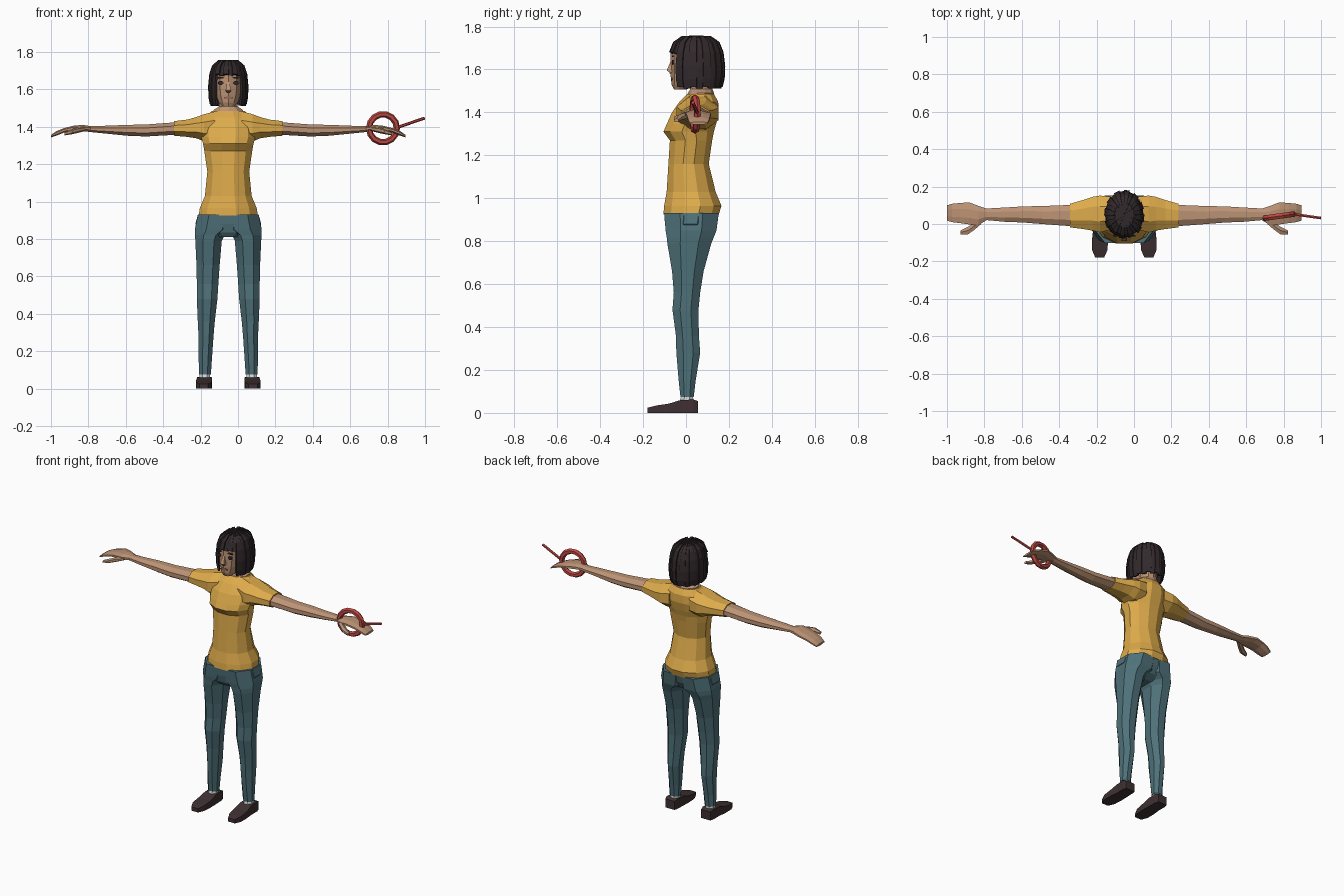
import bpy, bmesh, math
from mathutils import Vector

CX = -0.052  # body centre line


def material(name, r, g, b):
    m = bpy.data.materials.new(name)
    lin = [((c / 255 + 0.055) / 1.055) ** 2.4 for c in (r, g, b)]
    m.diffuse_color = (*lin, 1)
    return m


SKIN = material("skin", 188, 147, 117)
SHIRT = material("mustard_shirt", 222, 171, 75)
PANTS = material("teal_trousers", 78, 113, 121)
HAIR = material("dark_hair", 50, 41, 43)
SHOE = material("shoe_brown", 62, 48, 50)
SOCK = material("sock_white", 215, 218, 216)
RED = material("ring_red", 190, 72, 65)
LIP = material("lip", 150, 100, 82)


def finish(name, bm, mat):
    bmesh.ops.recalc_face_normals(bm, faces=bm.faces)
    me = bpy.data.meshes.new(name)
    bm.to_mesh(me)
    bm.free()
    me.materials.append(mat)
    ob = bpy.data.objects.new(name, me)
    bpy.context.collection.objects.link(ob)
    return ob


def loft(name, mat, axis, sections, n=8, side=1):
    """Skin polygon rings; section = (t, a0, a1, b0, b1), a/b are the two other axes in xyz order."""
    bm = bmesh.new()
    rings = []
    k = 1 / math.cos(math.pi / n)
    for t, a0, a1, b0, b1 in sections:
        ring = []
        for i in range(n):
            ang = (i + 0.5) * 2 * math.pi / n
            a = (a0 + a1) / 2 + (a1 - a0) / 2 * k * math.cos(ang)
            b = (b0 + b1) / 2 + (b1 - b0) / 2 * k * math.sin(ang)
            x, y, z = {"x": (t, a, b), "y": (a, t, b), "z": (a, b, t)}[axis]
            ring.append(bm.verts.new((CX + side * x, y, z)))
        rings.append(ring)
    for r, s in zip(rings, rings[1:]):
        for i in range(n):
            j = (i + 1) % n
            bm.faces.new((r[i], r[j], s[j], s[i]))
    bm.faces.new(rings[0])
    bm.faces.new(rings[-1])
    return finish(name, bm, mat)


def upright(name, mat, rows, n=12):
    """Symmetric loft; row = (z, half width, front y, back y)."""
    return loft(name, mat, "z", [(z, -w, w, f, b) for z, w, f, b in rows], n)


# Torso of the shirt, hips and neck
upright("shirt_torso", SHIRT, [
    (0.925, 0.158, -0.105, 0.153), (0.965, 0.152, -0.102, 0.165),
    (1.03, 0.125, -0.09, 0.138), (1.16, 0.112, -0.082, 0.106),
    (1.27, 0.128, -0.075, 0.122), (1.31, 0.135, -0.105, 0.13),
    (1.345, 0.145, -0.09, 0.14), (1.40, 0.145, -0.065, 0.152),
    (1.45, 0.125, -0.03, 0.15), (1.485, 0.088, 0.005, 0.13)])
upright("trouser_hips", PANTS, [
    (0.81, 0.10, -0.07, 0.07), (0.835, 0.15, -0.088, 0.115),
    (0.88, 0.176, -0.098, 0.14), (0.932, 0.162, -0.102, 0.152)])
upright("neck", SKIN, [
    (1.45, 0.088, 0.0, 0.125), (1.49, 0.078, 0.012, 0.128),
    (1.508, 0.05, 0.022, 0.12), (1.57, 0.045, 0.02, 0.12)], 10)

# Head with a small nose
upright("head", SKIN, [
    (1.507, 0.028, -0.055, 0.0), (1.53, 0.05, -0.064, 0.06),
    (1.57, 0.066, -0.067, 0.11), (1.62, 0.073, -0.068, 0.135),
    (1.68, 0.073, -0.066, 0.14), (1.725, 0.055, -0.03, 0.12)], 10)
upright("nose", SKIN, [
    (1.585, 0.013, -0.074, -0.055), (1.595, 0.014, -0.09, -0.055),
    (1.64, 0.006, -0.071, -0.055)], 4)


def plate(name, mat, x, z, w, h, y=-0.07):
    loft(name, mat, "y", [(y, x - w, x + w, z - h, z + h),
                          (y + 0.008, x - w, x + w, z - h, z + h)], 8)


# Face details
for s, tag in ((-1, "left"), (1, "right")):
    plate(tag + "_eye", HAIR, s * 0.04, 1.634, 0.014, 0.010, -0.066)
    plate(tag + "_eyebrow", HAIR, s * 0.04, 1.662, 0.019, 0.004, -0.066)
plate("nostrils", HAIR, 0, 1.584, 0.010, 0.003, -0.078)
plate("mouth", LIP, 0, 1.555, 0.022, 0.006)

# Bobbed hair made of overlapping locks: short at the fringe, long elsewhere
bm = bmesh.new()
LOCKS = 24
profile = [(0.0, 1.752), (0.5, 1.75), (0.8, 1.722), (0.94, 1.675),
           (1.0, 1.61), (0.98, 1.55), (0.91, 1.512)]
for i in range(LOCKS):
    mid = (i + 0.5) * 2 * math.pi / LOCKS
    off = min(mid, 2 * math.pi - mid)
    half = math.pi / LOCKS * 1.12
    grow = 1.0 if i % 2 else 0.955
    rows = profile[:4] if off < math.radians(46) else profile
    prev = None
    for r, z in rows:
        pts = []
        for a in (mid - half, mid + half):
            pts.append(bm.verts.new((CX + 0.108 * r * grow * math.sin(a),
                                     0.048 - 0.135 * r * grow * math.cos(a),
                                     z + (0.006 if i % 2 else 0.0))))
        if prev:
            bm.faces.new((prev[0], prev[1], pts[1], pts[0]))
        prev = pts
bmesh.ops.remove_doubles(bm, verts=bm.verts, dist=0.0005)
# Orient every lock outward before thickening
for f in bm.faces:
    f.normal_update()
    if f.normal.dot(f.calc_center_median() - Vector((CX, 0.048, 1.6))) < 0:
        f.normal_flip()
me = bpy.data.meshes.new("hair_bob")
bm.to_mesh(me)
bm.free()
me.materials.append(HAIR)
hair = bpy.data.objects.new("hair_bob", me)
bpy.context.collection.objects.link(hair)
sol = hair.modifiers.new("thickness", "SOLIDIFY")
sol.thickness = 0.012
sol.offset = -1

# Limbs on both sides
for s, tag in ((-1, "left"), (1, "right")):
    loft(tag + "_sleeve", SHIRT, "x", [
        (0.07, -0.03, 0.145, 1.32, 1.482), (0.13, -0.045, 0.152, 1.322, 1.467),
        (0.17, -0.035, 0.145, 1.338, 1.452), (0.22, -0.027, 0.128, 1.346, 1.438),
        (0.29, -0.018, 0.108, 1.352, 1.43)], 8, s)
    loft(tag + "_arm", SKIN, "x", [
        (0.28, -0.012, 0.102, 1.357, 1.424), (0.44, 0.0, 0.096, 1.348, 1.412),
        (0.54, 0.008, 0.094, 1.352, 1.41), (0.64, 0.012, 0.088, 1.362, 1.406),
        (0.75, 0.022, 0.082, 1.373, 1.402)], 8, s)
    loft(tag + "_hand", SKIN, "x", [
        (0.73, 0.024, 0.08, 1.375, 1.402), (0.78, -0.006, 0.097, 1.376, 1.41),
        (0.83, -0.002, 0.116, 1.378, 1.405), (0.88, 0.005, 0.112, 1.368, 1.392),
        (0.92, 0.01, 0.108, 1.352, 1.376), (0.948, 0.018, 0.1, 1.343, 1.356)], 8, s)
    loft(tag + "_thumb", SKIN, "x", [
        (0.765, 0.0, 0.035, 1.378, 1.398), (0.80, -0.03, 0.01, 1.37, 1.396),
        (0.835, -0.055, -0.015, 1.362, 1.386), (0.875, -0.055, -0.034, 1.355, 1.37)], 6, s)
    loft(tag + "_trouser_leg", PANTS, "z", [
        (0.075, 0.093, 0.157, -0.026, 0.036), (0.15, 0.088, 0.158, -0.034, 0.045),
        (0.28, 0.079, 0.159, -0.045, 0.066), (0.36, 0.072, 0.163, -0.047, 0.06),
        (0.48, 0.058, 0.168, -0.063, 0.058), (0.56, 0.053, 0.168, -0.057, 0.066),
        (0.66, 0.046, 0.17, -0.065, 0.082), (0.79, 0.035, 0.176, -0.087, 0.118),
        (0.82, 0.02, 0.178, -0.09, 0.13), (0.85, -0.03, 0.179, -0.095, 0.142),
        (0.932, -0.04, 0.162, -0.102, 0.153)], 8, s)
    loft(tag + "_sock", SOCK, "z", [
        (0.05, 0.097, 0.155, -0.03, 0.036), (0.082, 0.099, 0.152, -0.022, 0.032)], 8, s)
    loft(tag + "_shoe", SHOE, "y", [
        (0.055, 0.095, 0.16, 0.0, 0.055), (0.035, 0.09, 0.166, 0.0, 0.062),
        (-0.025, 0.088, 0.166, 0.0, 0.06), (-0.08, 0.086, 0.172, 0.0, 0.043),
        (-0.14, 0.09, 0.172, 0.0, 0.034), (-0.18, 0.108, 0.155, 0.0, 0.024)], 4, s)

# Hand-held ring with a thin straight rod
bpy.ops.mesh.primitive_torus_add(
    major_segments=14, minor_segments=6, major_radius=0.075, minor_radius=0.017,
    location=(0.775, 0.042, 1.392), rotation=(math.radians(90), 0, math.radians(8)))
ring = bpy.context.object
ring.name = "hand_ring"
ring.data.materials.append(RED)
start, end = Vector((0.85, 0.053, 1.396)), Vector((0.998, 0.032, 1.446))
d = end - start
bpy.ops.mesh.primitive_cylinder_add(
    vertices=6, radius=0.008, depth=d.length, location=(start + end) / 2,
    rotation=d.to_track_quat("Z", "Y").to_euler())
rod = bpy.context.object
rod.name = "ring_rod"
rod.data.materials.append(RED)
